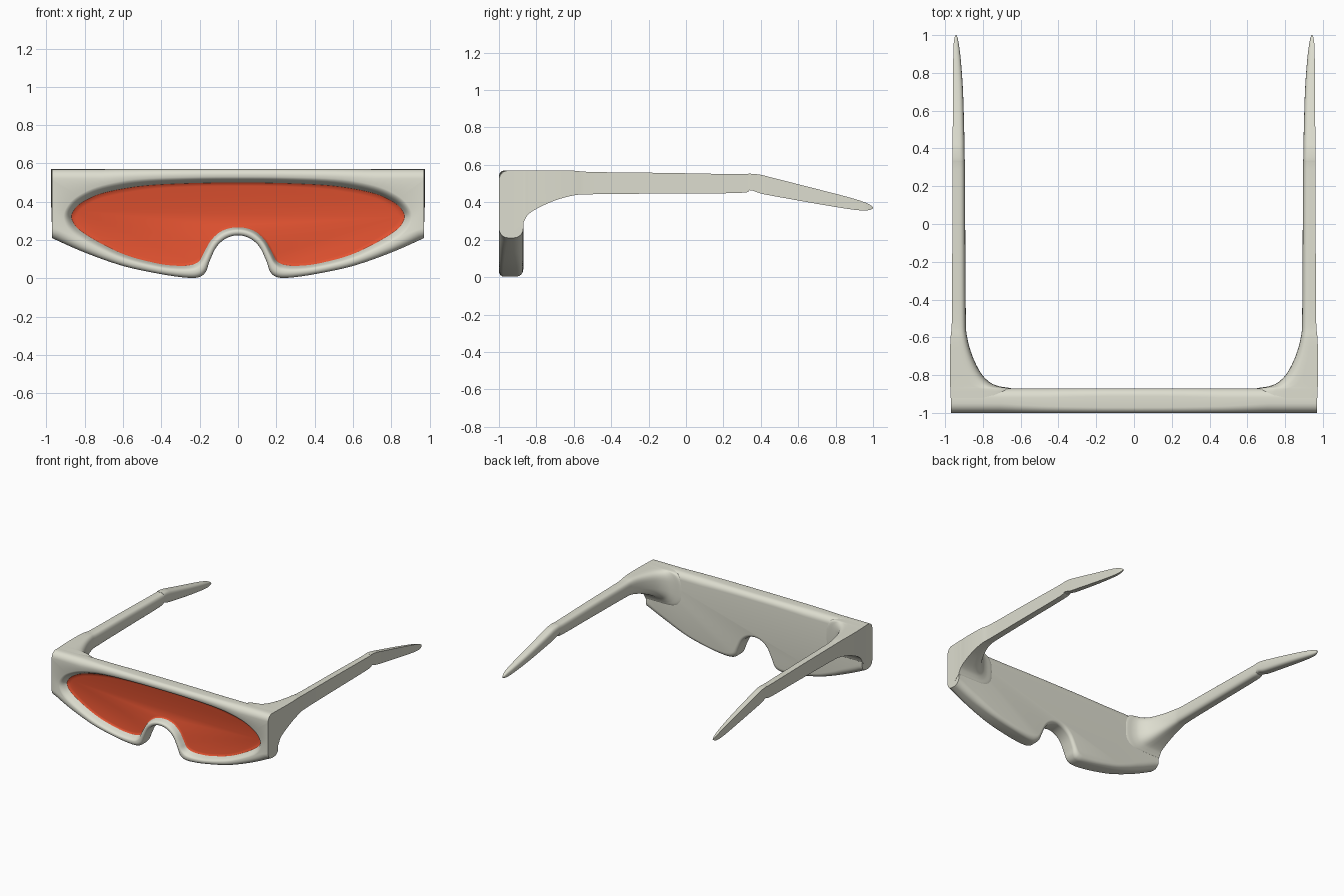
import bpy, bmesh, math
from mathutils import Vector

if "Cube" in bpy.data.objects:
    bpy.data.objects.remove(bpy.data.objects["Cube"])


def material(name, rgb):
    m = bpy.data.materials.new(name)
    m.diffuse_color = (*rgb, 1)
    m.use_nodes = True
    m.node_tree.nodes["Principled BSDF"].inputs["Base Color"].default_value = m.diffuse_color
    return m


GREY = material("warm_grey_plastic", (0.73, 0.73, 0.63))
RED = material("red_lens", (0.76, 0.085, 0.03))


def spline(pts, n):
    """Catmull-Rom through pts; ends on the centre line are mirrored."""
    p = [Vector(q) for q in pts]

    def ghost(end, nxt):
        if abs(end[0]) > 1e-6:
            return end.copy()
        g = nxt.copy()
        g[0] = -g[0]
        return g
    p = [ghost(p[0], p[1])] + p + [ghost(p[-1], p[-2])]
    out = []
    for i in range(1, len(p) - 2):
        a, b, c, d = p[i - 1:i + 3]
        for k in range(n):
            t = k / n
            out.append(0.5 * (2 * b + (c - a) * t + (2 * a - 5 * b + 4 * c - d) * t * t
                              + (3 * b - a - 3 * c + d) * t ** 3))
    return out + [p[-2]]


def loft(name, rings, mat, cap_start=True, cap_end=True):
    bm = bmesh.new()
    vs = [[bm.verts.new(co) for co in r] for r in rings]
    n = len(vs[0])
    for a, b in zip(vs, vs[1:]):
        for i in range(n):
            j = (i + 1) % n
            bm.faces.new((a[i], a[j], b[j], b[i]))
    if cap_start:
        bm.faces.new(vs[0][::-1])
    if cap_end:
        bm.faces.new(vs[-1])
    bmesh.ops.recalc_face_normals(bm, faces=bm.faces)
    me = bpy.data.meshes.new(name)
    bm.to_mesh(me)
    bm.free()
    ob = bpy.data.objects.new(name, me)
    bpy.context.collection.objects.link(ob)
    me.materials.append(mat)
    bpy.ops.object.select_all(action='DESELECT')
    ob.select_set(True)
    bpy.context.view_layer.objects.active = ob
    bpy.ops.object.shade_smooth_by_angle(angle=math.radians(50))
    return ob


# Half outline: frame x, z paired with lens x, z (top centre to nose centre)
HALF = [
    (0, .57, 0, .50), (.25, .57, .25, .497), (.5, .57, .5, .483), (.75, .57, .7, .447),
    (.97, .57, .81, .40),
    (.97, .45, .86, .352), (.97, .33, .868, .31),
    (.97, .21, .83, .255),
    (.8, .135, .72, .185), (.6, .065, .58, .12), (.4, .022, .42, .078), (.26, .003, .32, .066),
    (.2, .008, .25, .069), (.168, .035, .205, .088), (.148, .09, .18, .13),
    (.112, .165, .14, .20), (.06, .21, .08, .25), (0, .225, 0, .267)]
N = 6


def mirrored(half):
    return half + [Vector((-p[0], p[1])) for p in half[-2:0:-1]]


o = [r[:2] for r in HALF]
outer = mirrored(spline(o[:5], N)[:-1] + spline(o[4:8], N)[:-1] + spline(o[7:], N))
lens = mirrored(spline([r[2:] for r in HALF], N))


def inward(loop):
    res = []
    for i in range(len(loop)):
        t = (loop[(i + 1) % len(loop)] - loop[i - 1]).normalized()
        res.append(Vector((t[1], -t[0])))
    return res


o_in, l_in = inward(outer), inward(lens)
for i, p in enumerate(outer):
    if abs(p[0]) > 0.965:      # flat end faces only shrink in height
        o_in[i] = Vector((0, -(p[1] - 0.39) / 0.18))


def nearest(a, b):
    return [min((p - q).length for q in b) for p in a]


gap = nearest(outer, lens)
D = [min(0.04, 0.42 * g) for g in nearest(lens, outer)]


def outer_ring(side, ang):
    """Rounded edge; side -1 = front, +1 = back."""
    ring = []
    for p, d, g in zip(outer, o_in, gap):
        r = min(0.05, 0.42 * g) if side < 0 else min(0.05, 0.6 * g)
        q = p + d * r * (1 - math.cos(ang))
        y = -1 + r * (1 - math.sin(ang)) if side < 0 else -0.87 - r * (1 - math.sin(ang))
        ring.append((q[0], y, q[1]))
    return ring


def lens_ring(f, y):
    return [(p[0] - n[0] * d * f, y, p[1] - n[1] * d * f) for p, n, d in zip(lens, l_in, D)]


# Front frame with rounded rim sloping down to the recessed lens
arc = [math.pi / 2 * k / 6 for k in range(7)]
rings = [outer_ring(1, a) for a in reversed(arc)] + [outer_ring(-1, a) for a in arc]
rings += [lens_ring(f, y) for f, y in
          ((1, -.999), (.8, -.996), (.55, -.988), (.3, -.973), (0, -.947))]
loft("front_frame", rings, GREY, cap_end=False)

# Lens: sheet filling the opening, its rim curling up into the frame
loft("lens", [lens_ring(f, y) for f, y in ((0, -.947), (-.25, -.941), (-.6, -.938))], RED,
     cap_start=False)

# Temple stations: y, outer x, inner x, top z, bottom z
ARM = [
    (-.92, .971, .62, .57, .25), (-.874, .972, .64, .57, .285), (-.86, .973, .71, .57, .31),
    (-.84, .973, .76, .57, .338),
    (-.79, .975, .81, .57, .37), (-.7, .975, .855, .57, .41), (-.6, .971, .883, .569, .437),
    (-.5, .964, .89, .562, .443), (-.1, .962, .893, .557, .447), (.29, .96, .895, .55, .45),
    (.34, .96, .896, .553, .465), (.40, .96, .897, .547, .447), (.46, .96, .898, .532, .435),
    (.7, .958, .905, .471, .392), (.87, .957, .917, .427, .364), (.95, .955, .927, .402, .356),
    (.985, .95, .934, .386, .36), (1.0, .945, .939, .374, .368)]


def arm_ring(s, st):
    y, xo, xi, zt, zb = st
    w, h, mid = xo - xi, (zt - zb) / 2, (zt + zb) / 2
    rx = min(w * 0.95, 0.04 + 0.5 * max(0, w - 0.07))
    ring = [(s * xo, y, zb), (s * xo, y, zt)]
    for k in range(17):        # rounded inner side
        a = math.pi / 2 - math.pi * k / 16
        c, sn = max(0, math.cos(a)), math.sin(a)
        ring.append((s * (xi + rx - rx * c ** 0.65), y,
                     mid + math.copysign(h * abs(sn) ** 0.65, sn)))
    return ring


# Temples, left and right
for name, s in (("left_temple", -1), ("right_temple", 1)):
    loft(name, [arm_ring(s, st) for st in spline(ARM, 4)], GREY)
